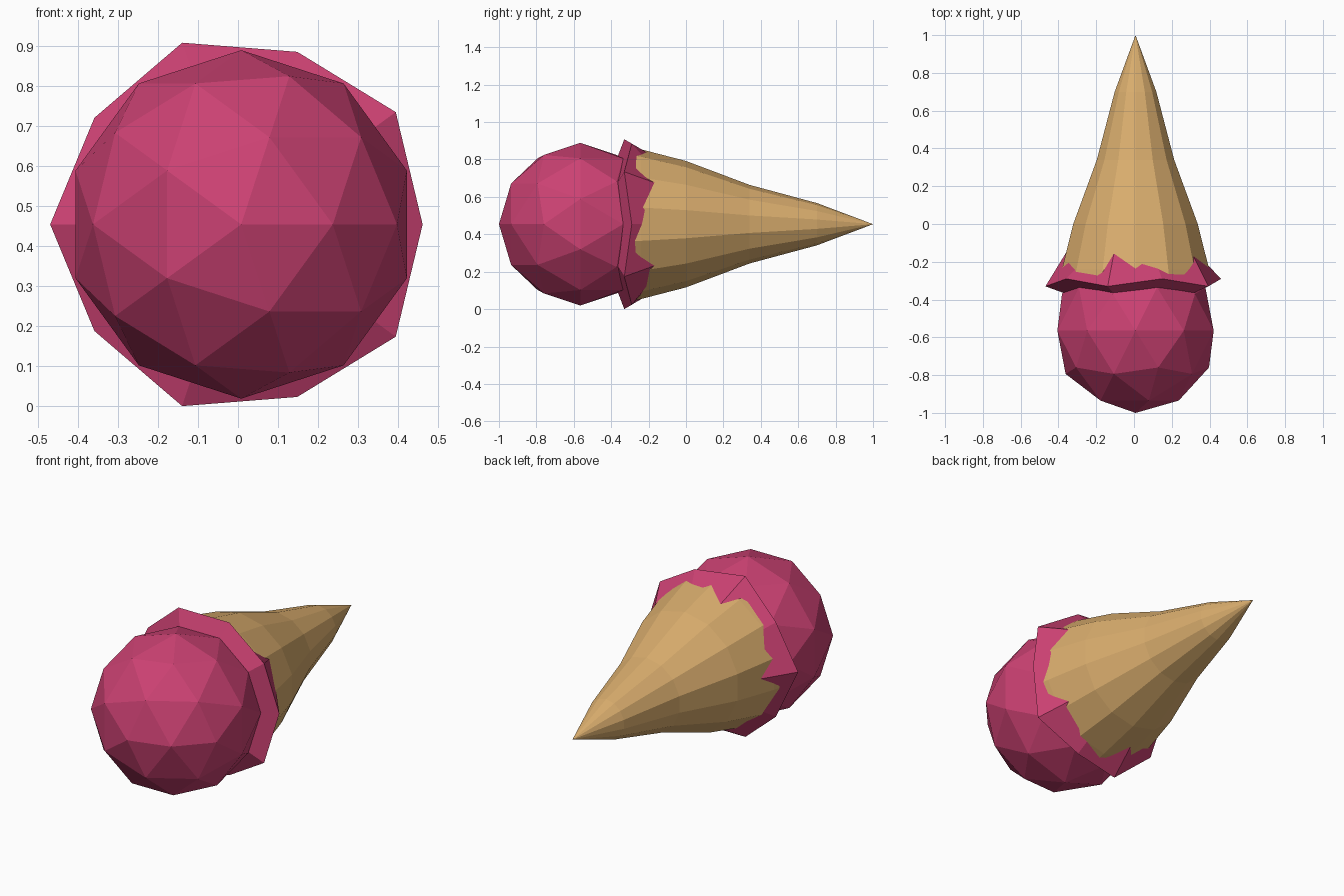
import bpy, bmesh, math
from mathutils import Matrix

if "Cube" in bpy.data.objects:
    bpy.data.objects.remove(bpy.data.objects["Cube"])

CX, CZ = 0.008, 0.454   # long axis of the model runs along y through here


def material(name, rgb):
    m = bpy.data.materials.new(name)
    m.diffuse_color = (*rgb, 1)
    m.use_nodes = True
    m.node_tree.nodes["Principled BSDF"].inputs["Base Color"].default_value = m.diffuse_color
    return m


pink = material("berry_pink", (0.60, 0.053, 0.17))
tan = material("wafer_tan", (0.70, 0.42, 0.155))


def finish(bm, name, mat):
    bmesh.ops.recalc_face_normals(bm, faces=bm.faces)
    me = bpy.data.meshes.new(name)
    bm.to_mesh(me)
    bm.free()
    me.materials.append(mat)
    ob = bpy.data.objects.new(name, me)
    bpy.context.collection.objects.link(ob)
    return ob


def ring(bm, n, start, fn):
    """Ring of n verts round the y axis; fn(i) gives (radius, y)."""
    out = []
    for i in range(n):
        a = start + math.tau * i / n
        r, y = fn(i)
        out.append(bm.verts.new((CX + r * math.cos(a), y, CZ + r * math.sin(a))))
    return out


def bridge(bm, a, b):
    n = len(a)
    for i in range(n):
        j = (i + 1) % n
        bm.faces.new((a[i], a[j], b[j], b[i]))


# Scoop: low-poly ball with its pole facing the front
bm = bmesh.new()
bmesh.ops.create_icosphere(
    bm, subdivisions=2, radius=0.435,
    matrix=Matrix.Translation((CX, -0.565, CZ)) @ Matrix.Rotation(math.pi / 2, 4, 'X'))
finish(bm, "ice_cream_scoop", pink)

# Cone: 14 sides, slightly bulging profile, tip at the back
bm = bmesh.new()
profile = [(0.41, -0.29), (0.40, -0.24), (0.338, 0.0), (0.21, 0.34), (0.113, 0.70)]
rings = [ring(bm, 14, math.pi / 2, lambda i, p=p: p) for p in profile]
for a, b in zip(rings, rings[1:]):
    bridge(bm, a, b)
tip = bm.verts.new((CX, 1.0, CZ))
last = rings[-1]
for i in range(14):
    bm.faces.new((last[i], last[(i + 1) % 14], tip))
bm.faces.new(rings[0])
finish(bm, "wafer_cone", tan)

# Melted collar: ten-sided wavy rim alternating between two sections
bm = bmesh.new()
small = [(0.34, -0.352), (0.453, -0.29), (0.34, -0.194)]
large = [(0.34, -0.380), (0.477, -0.33), (0.34, -0.107)]
rings = [ring(bm, 10, 0, lambda i, k=k: (large if i % 2 else small)[k]) for k in range(3)]
for k in range(3):
    bridge(bm, rings[k], rings[(k + 1) % 3])
finish(bm, "melted_collar", pink)
